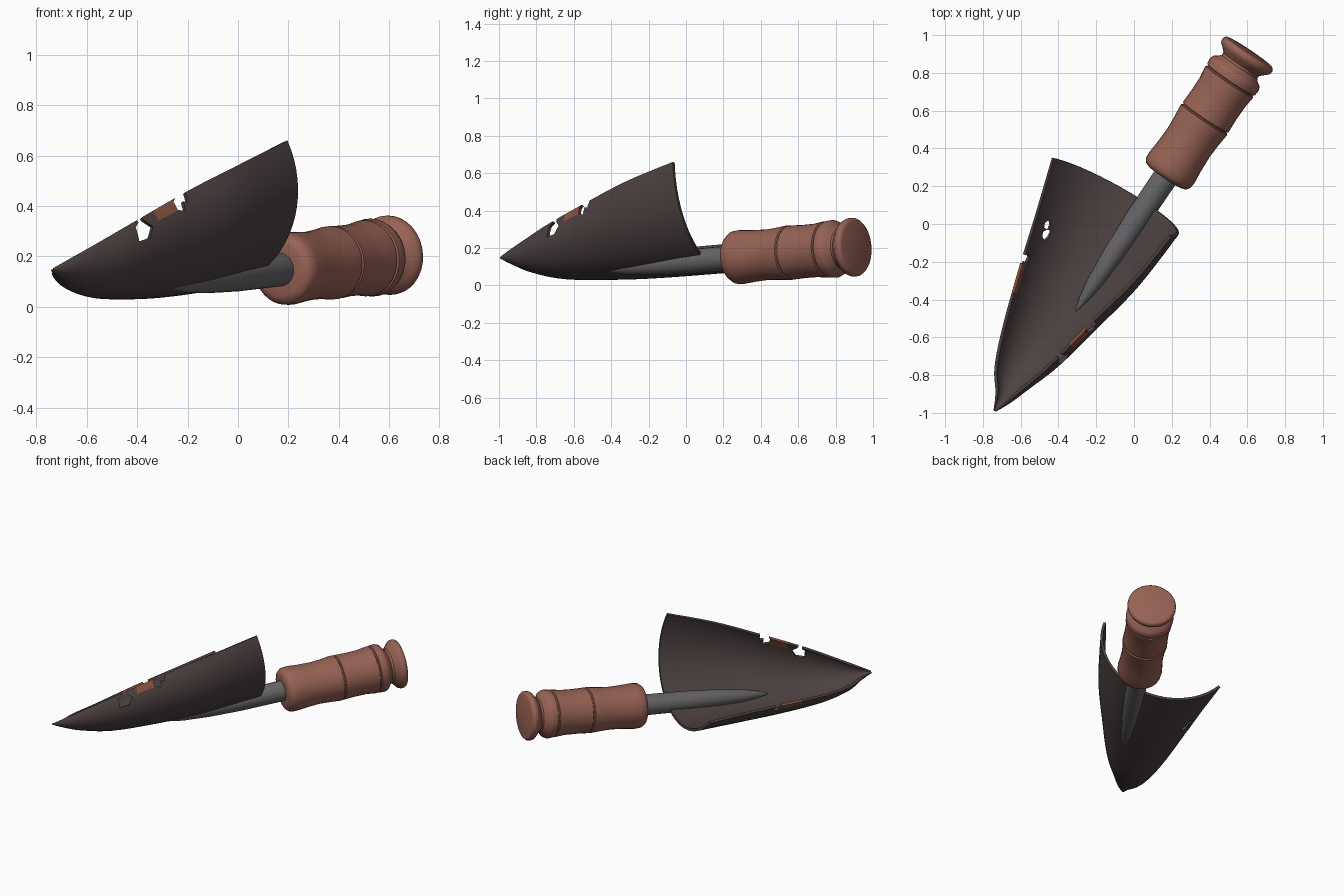
import bpy, bmesh, math
from mathutils import Vector

if "Cube" in bpy.data.objects:
    bpy.data.objects.remove(bpy.data.objects["Cube"])

AX = Vector((0.557, 0.83, 0))      # long axis on the ground plane
SIDE = Vector((0.83, -0.557, 0))   # across the blade
UP = Vector((0, 0, 1))


def material(name, rgb):
    m = bpy.data.materials.new(name)
    m.diffuse_color = (*rgb, 1)
    m.use_nodes = True
    m.node_tree.nodes["Principled BSDF"].inputs["Base Color"].default_value = m.diffuse_color
    return m


iron = material("dark iron", (0.076, 0.054, 0.054))
rust = material("rust", (0.25, 0.09, 0.055))
steel = material("grey steel", (0.135, 0.13, 0.135))
wood = material("red brown wood", (0.31, 0.123, 0.09))


def make_object(name, bm, mats):
    me = bpy.data.meshes.new(name)
    bm.to_mesh(me)
    bm.free()
    ob = bpy.data.objects.new(name, me)
    bpy.context.collection.objects.link(ob)
    for m in mats:
        me.materials.append(m)
    return ob


def smooth(ob, deg):
    bpy.ops.object.select_all(action='DESELECT')
    ob.select_set(True)
    bpy.context.view_layer.objects.active = ob
    bpy.ops.object.shade_smooth_by_angle(angle=math.radians(deg))


def lathe(name, profile, mat, sides=32):
    """Turned part along the tilted tool axis; profile = (distance, radius)."""
    axis = (AX + UP * 0.073).normalized()
    n2 = axis.cross(SIDE).normalized()
    bm = bmesh.new()
    rings = []
    for u, r in profile:
        c = AX * u + UP * (0.126 + 0.073 * u)
        rings.append([bm.verts.new(c + SIDE * (r * math.cos(t)) + n2 * (r * math.sin(t)))
                      for t in (2 * math.pi * k / sides for k in range(sides))])
    for a, b in zip(rings, rings[1:]):
        for k in range(sides):
            q = (k + 1) % sides
            bm.faces.new((a[k], a[q], b[q], b[k]))
    bm.faces.new(rings[0])
    bm.faces.new(rings[-1])
    bmesh.ops.recalc_face_normals(bm, faces=bm.faces)
    ob = make_object(name, bm, [mat])
    smooth(ob, 35)
    return ob


# Blade stations: along, left edge (across, up), right edge (across, up), depth
ST = [(-1.234, -.068, .146, -.056, .153, .008),
      (-1.15, -.112, .140, -.028, .193, .060),
      (-1.04, -.192, .133, .005, .243, .122),
      (-.84, -.275, .140, .058, .333, .205),
      (-.53, -.378, .172, .116, .460, .286),
      (-.257, -.460, .196, .172, .562, .333),
      (.05, -.557, .220, .203, .660, .362)]


def station(t):
    """Catmull-Rom blend of the stations."""
    i = min(int(t), len(ST) - 2)
    f = t - i
    p = [ST[min(max(i + d, 0), len(ST) - 1)] for d in (-1, 0, 1, 2)]
    return [0.5 * (2 * b + (c - a) * f + (2 * a - 5 * b + 4 * c - d) * f * f
                   + (3 * b - a - 3 * c + d) * f ** 3) for a, b, c, d in zip(*p)]


def blade_point(t, a):
    """Point on the rolled trough: a = -1 left edge, 1 right edge."""
    u, vl, zl, vr, zr, s = station(t)
    h = math.hypot(vr - vl, zr - zl) / 2
    ex, ez = (vr - vl) / (2 * h), (zr - zl) / (2 * h)
    R = (h * h + s * s) / (2 * s)
    ph = 2 * math.atan2(s, h) * a
    x, d = R * math.sin(ph), R * math.cos(ph) + s - R
    k = min(max((u + .5) / .55, 0), 1)
    u += .08 * (1 - a * a) * k * k
    return AX * u + SIDE * ((vl + vr) / 2 + ex * x + ez * d) + UP * ((zl + zr) / 2 + ez * x - ex * d)


def t_at(u):
    return min((abs(station(k / 200)[0] - u), k / 200) for k in range(1201))[1]


# Blade sheet with rusty faces beside the damaged edges
SUB, NA = 5, 32
NT = SUB * (len(ST) - 1)
bm = bmesh.new()
g = [[bm.verts.new(blade_point(i / SUB, -1 + 2 * j / NA)) for j in range(NA + 1)] for i in range(NT + 1)]
for i in range(NT):
    u = station((i + .5) / SUB)[0]
    for j in range(NA):
        f = bm.faces.new((g[i][j], g[i + 1][j], g[i + 1][j + 1], g[i][j + 1]))
        a = -1 + 2 * (j + .5) / NA
        if (a > .88 and -.75 < u < -.62) or (a < -.93 and -.65 < u < -.49):
            f.material_index = 1
blade = make_object("blade", bm, [iron, rust])
vg = blade.vertex_groups.new(name="thickness")
for i in range(NT + 1):
    vg.add(list(range(i * (NA + 1), (i + 1) * (NA + 1))), min(1, .2 + i / 8), 'REPLACE')
sol = blade.modifiers.new("thickness", 'SOLIDIFY')
sol.thickness, sol.offset, sol.vertex_group = .017, -1, "thickness"

# Ragged holes: small uneven prisms pushed through the sheet
cutters = []
for u, a, r, stretch, sides in [(-.80, .85, .047, 1.0, 5), (-.80, .97, .022, 1.5, 4),
                                (-.593, .93, .030, 1.1, 5), (-.57, 1.0, .034, 1.0, 5),
                                (-.31, -.78, .030, 1.0, 6), (-.265, -.81, .026, 1.1, 5),
                                (-.471, -.96, .027, 1.0, 5), (-.49, -1.0, .02, 1.2, 4)]:
    t = t_at(u)
    p = blade_point(t, a)
    du = (blade_point(t + .05, a) - blade_point(t - .05, a)).normalized()
    da = blade_point(t, a + .02) - blade_point(t, a - .02)
    n = du.cross(da).normalized()
    da = n.cross(du).normalized()
    bm = bmesh.new()
    rows = []
    for off in (-.05, .05):
        row = []
        for k in range(sides):
            w = 2 * math.pi * k / sides + sides
            q = r * (1 + .22 * math.sin(3.7 * k + 9 * u))
            row.append(bm.verts.new(p + n * off + du * (q * math.cos(w)) + da * (q * stretch * math.sin(w))))
        rows.append(row)
    for k in range(sides):
        q = (k + 1) % sides
        bm.faces.new((rows[0][k], rows[0][q], rows[1][q], rows[1][k]))
    bm.faces.new(rows[0])
    bm.faces.new(rows[1])
    bmesh.ops.recalc_face_normals(bm, faces=bm.faces)
    cut = make_object("hole_cutter", bm, [iron])
    cut.hide_render = True
    cutters.append(cut)
    mod = blade.modifiers.new("hole", 'BOOLEAN')
    mod.operation, mod.object, mod.solver = 'DIFFERENCE', cut, 'EXACT'

# Bake the blade and drop the cutters
dg = bpy.context.evaluated_depsgraph_get()
baked = bpy.data.meshes.new_from_object(blade.evaluated_get(dg))
blade.modifiers.clear()
blade.data = baked
for c in cutters:
    bpy.data.objects.remove(c)
smooth(blade, 35)

# Tapered steel shank, sunk into the blade
lathe("shank", [(-.555, .004), (-.48, .024), (-.38, .042), (-.2, .057), (0, .065), (.36, .067)], steel, 20)

# Turned wooden handle with grooves, neck and end knob
lathe("handle", [(.298, .06), (.298, .105), (.306, .128), (.325, .142), (.36, .145), (.43, .139),
                 (.52, .135), (.60, .140), (.655, .146), (.668, .146), (.672, .138), (.678, .138),
                 (.682, .145), (.76, .142), (.84, .143), (.90, .151), (.908, .151), (.912, .143),
                 (.918, .143), (.922, .152), (.955, .155), (.975, .147), (.99, .125), (1.005, .112),
                 (1.02, .114), (1.04, .135), (1.055, .152), (1.07, .158), (1.085, .157),
                 (1.095, .149), (1.098, .14)], wood)
